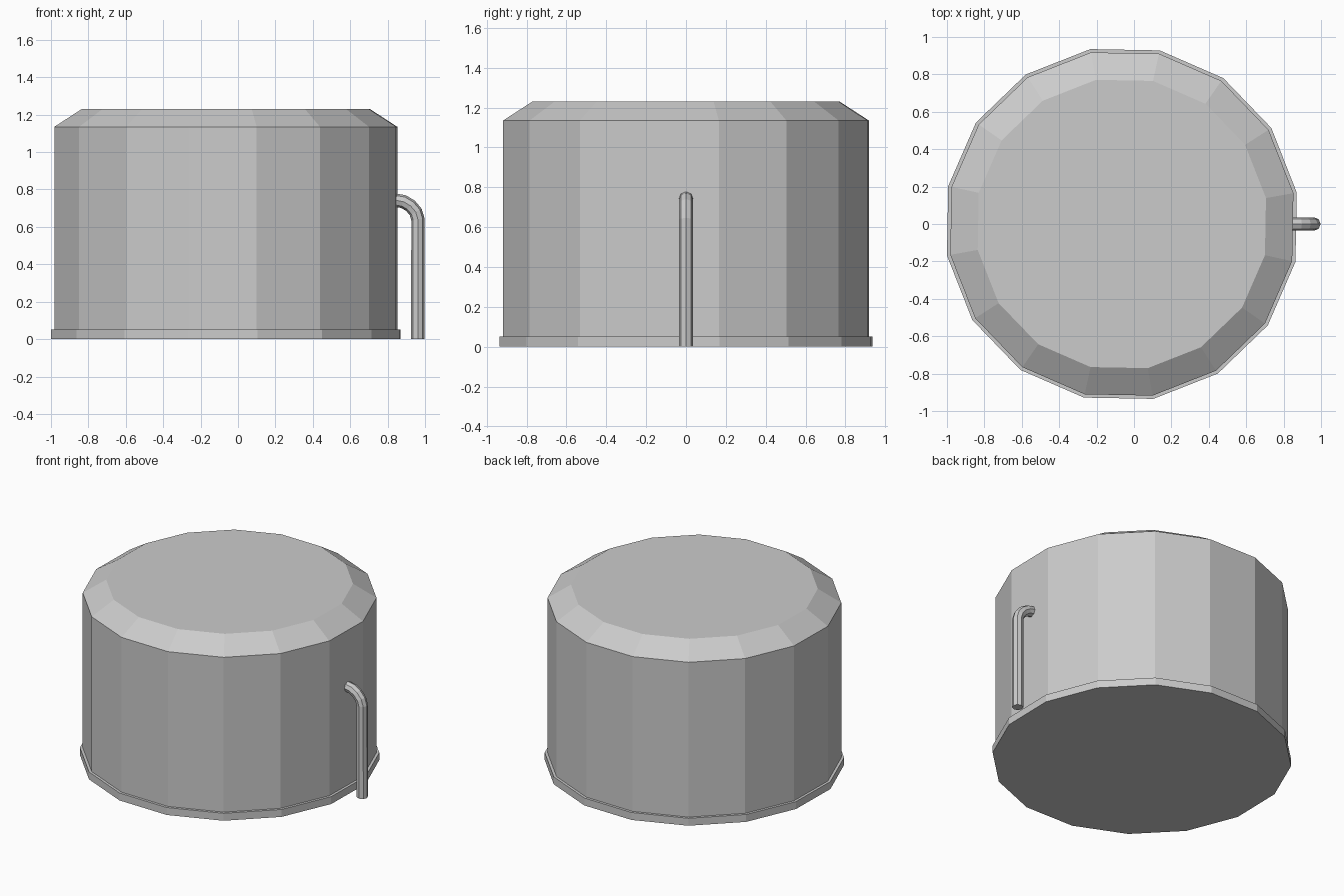
import bpy, bmesh, math

if "Cube" in bpy.data.objects:
    bpy.data.objects.remove(bpy.data.objects["Cube"])

CX, SIDES, TURN = -0.065, 16, math.radians(10.2)


def lathe(name, profile):
    """Stack 16-sided rings from (radius, z) pairs and cap both ends."""
    bm = bmesh.new()
    rings = []
    for r, z in profile:
        angles = [TURN + 2 * math.pi * i / SIDES for i in range(SIDES)]
        rings.append([bm.verts.new((CX + r * math.cos(a), r * math.sin(a), z)) for a in angles])
    for low, high in zip(rings, rings[1:]):
        for i in range(SIDES):
            j = (i + 1) % SIDES
            bm.faces.new((low[i], low[j], high[j], high[i]))
    bm.faces.new(rings[0][::-1])
    bm.faces.new(rings[-1])
    mesh = bpy.data.meshes.new(name)
    bm.to_mesh(mesh)
    bm.free()
    obj = bpy.data.objects.new(name, mesh)
    bpy.context.collection.objects.link(obj)
    return obj


# Tank: base flange, straight wall and sloped roof edge
lathe("tank", [(0.95, 0), (0.95, 0.052), (0.932, 0.052), (0.932, 1.135), (0.783, 1.23)])

# Drain pipe: bent path swept with an eight-sided section
path = [(0.845, 0.742), (0.885, 0.735), (0.922, 0.713), (0.95, 0.68), (0.962, 0.64), (0.962, 0)]
curve = bpy.data.curves.new("pipe_path", 'CURVE')
curve.dimensions = '3D'
curve.bevel_depth = 0.036
curve.bevel_resolution = 2
curve.use_fill_caps = True
spline = curve.splines.new('POLY')
spline.points.add(len(path) - 1)
for point, (x, z) in zip(spline.points, path):
    point.co = (x, 0, z, 1)
spline.use_smooth = False
pipe = bpy.data.objects.new("drain_pipe", curve)
bpy.context.collection.objects.link(pipe)
bpy.context.view_layer.objects.active = pipe
pipe.select_set(True)
bpy.ops.object.convert(target='MESH')
